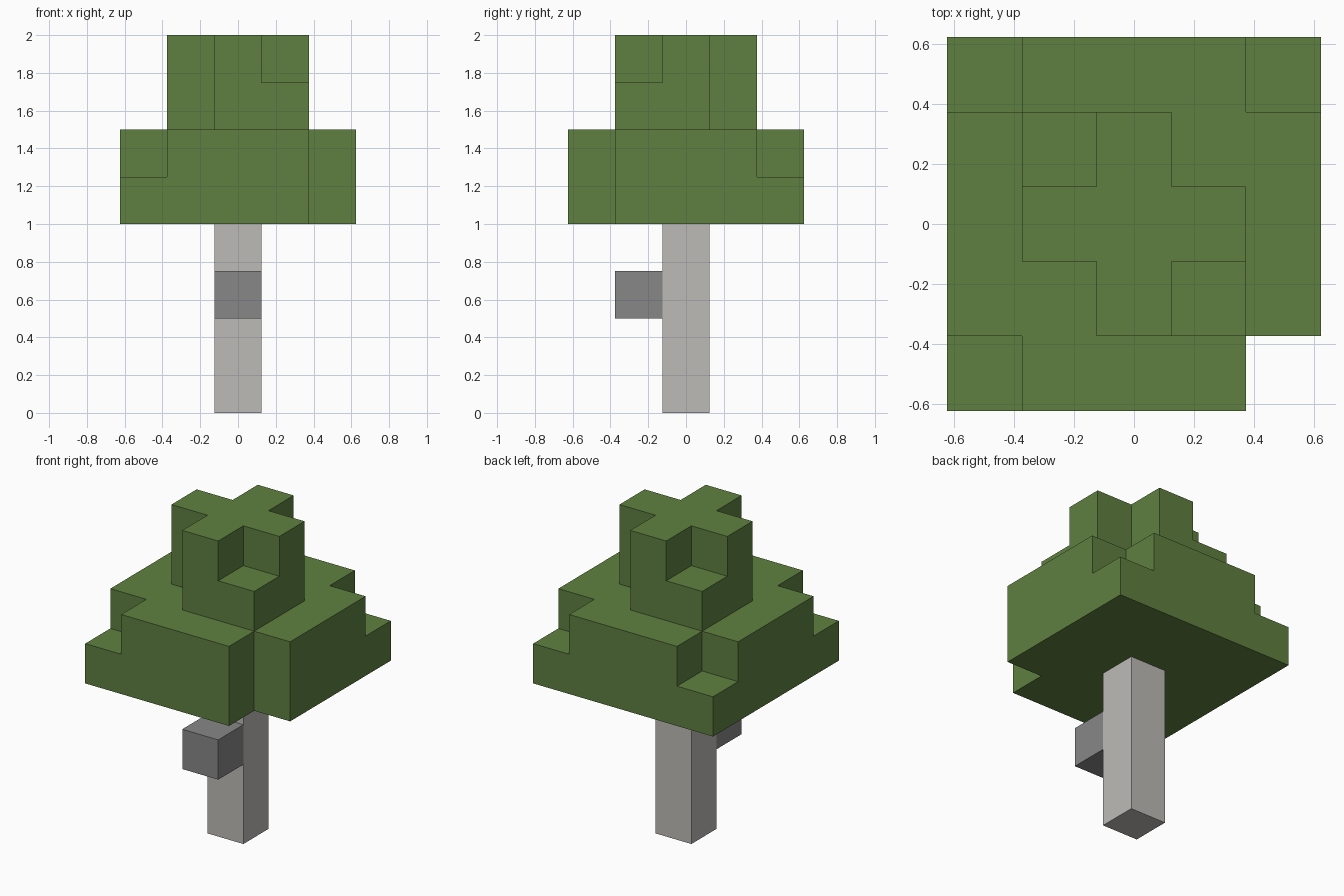
import bpy
import bmesh
from mathutils import Vector

if "Cube" in bpy.data.objects:
    bpy.data.objects.remove(bpy.data.objects["Cube"], do_unlink=True)

UNIT = 0.25  # edge of one block


def material(name, rgb):
    mat = bpy.data.materials.new(name)
    mat.use_nodes = True
    mat.diffuse_color = (*rgb, 1)
    mat.node_tree.nodes["Principled BSDF"].inputs["Base Color"].default_value = (*rgb, 1)
    return mat


def block_shell(name, cells, mat):
    """Closed outer skin around a set of unit blocks (x, y centred; z counted from the ground)."""
    bm = bmesh.new()
    axes = [Vector(a) for a in ((1, 0, 0), (0, 1, 0), (0, 0, 1))]
    for cell in cells:
        centre = Vector(cell) + axes[2] / 2
        for i in range(3):
            for sign in (-1, 1):
                n = axes[i] * sign
                if tuple(int(c) for c in Vector(cell) + n) in cells:
                    continue
                u = axes[(i + 1) % 3] / 2
                v = axes[(i + 2) % 3] / 2 * sign
                mid = centre + n / 2
                corners = (mid - u - v, mid + u - v, mid + u + v, mid - u + v)
                bm.faces.new([bm.verts.new(p * UNIT) for p in corners])
    # Weld the blocks and merge flat areas into single faces
    bmesh.ops.remove_doubles(bm, verts=bm.verts, dist=0.001)
    bmesh.ops.dissolve_limit(bm, angle_limit=0.01, verts=bm.verts, edges=bm.edges)
    mesh = bpy.data.meshes.new(name)
    bm.to_mesh(mesh)
    bm.free()
    mesh.materials.append(mat)
    obj = bpy.data.objects.new(name, mesh)
    bpy.context.collection.objects.link(obj)
    return obj


def tier(radius, base, missing):
    """Two-layer square tier: every corner loses its top block, missing corners lose both."""
    cells = set()
    span = range(-radius, radius + 1)
    for x in span:
        for y in span:
            corner = abs(x) == radius and abs(y) == radius
            if not (corner and (x // radius, y // radius) in missing):
                cells.add((x, y, base))
            if not corner:
                cells.add((x, y, base + 1))
    return cells


leaf_green = material("leaf green", (0.114, 0.216, 0.051))
pale_bark = material("pale bark", (0.509, 0.497, 0.474))
dark_bark = material("dark bark", (0.246, 0.242, 0.242))

# Trunk and the stub branch on its front
block_shell("trunk", {(0, 0, z) for z in range(4)}, pale_bark)
block_shell("branch_stub", {(0, -1, 2)}, dark_bark)

# Canopy: wide lower tier with a narrow tier on top
lower_tier = tier(2, 4, {(1, -1)})
upper_tier = tier(1, 6, {(-1, -1), (1, 1)})
block_shell("canopy", lower_tier | upper_tier, leaf_green)
